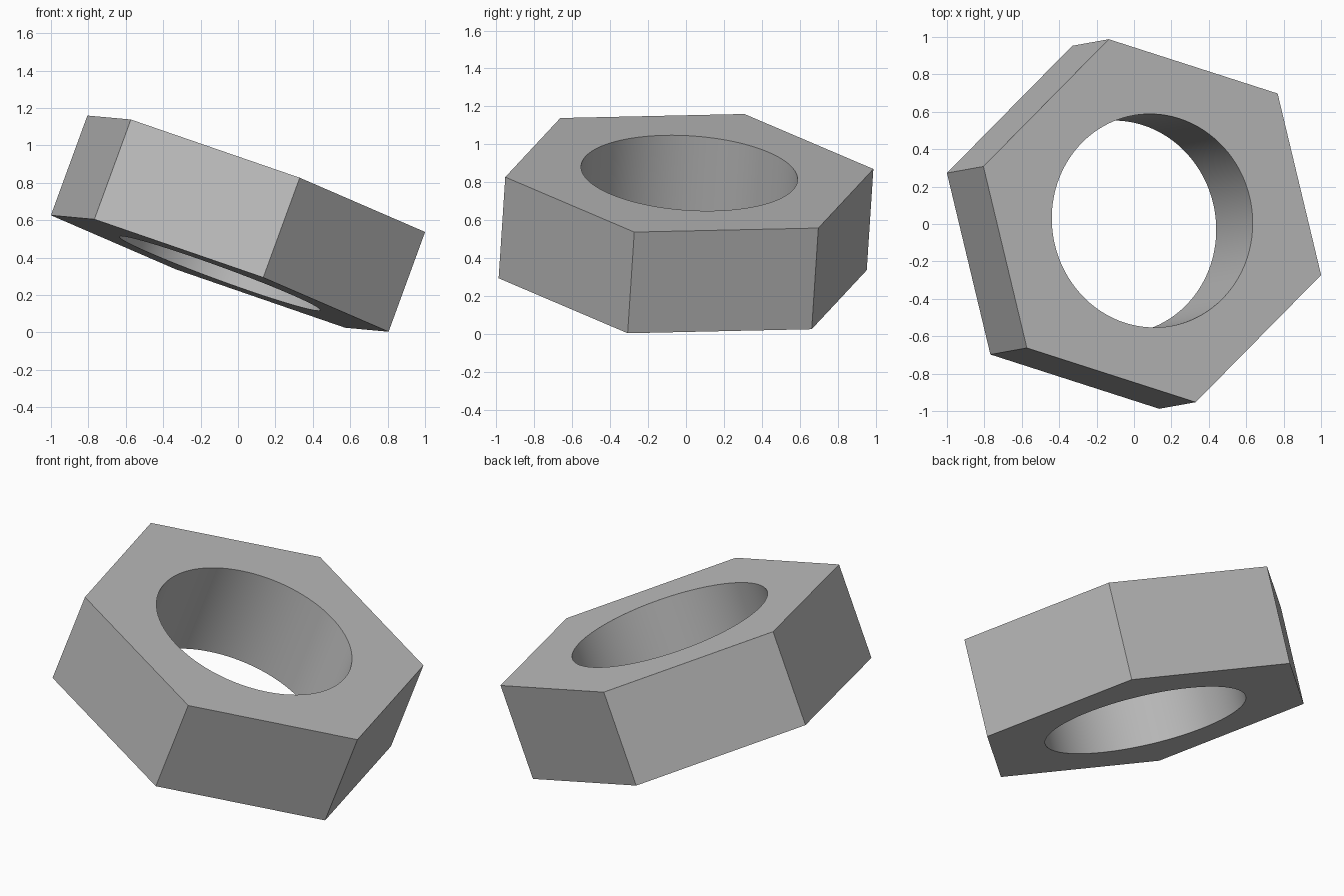
import bpy
import bmesh
from math import cos, sin, pi, radians
from mathutils import Matrix, Vector

cube = bpy.data.objects.get("Cube")
if cube:
    bpy.data.objects.remove(cube)

OUTER, HOLE, HEIGHT = 0.998, 0.572, 0.569
SIDES, PER_SIDE = 6, 16
STEPS = SIDES * PER_SIDE

# Single grey material
grey = bpy.data.materials.new("plain_grey")
grey.use_nodes = True
color = (0.5, 0.5, 0.5, 1)
grey.diffuse_color = color
grey.node_tree.nodes["Principled BSDF"].inputs["Base Color"].default_value = color


def hex_radius(angle):
    """Distance from the centre to the hexagon's edge."""
    half = pi / SIDES
    return OUTER * cos(half) / cos(angle % (2 * half) - half)


# Cross-section corners: outer bottom, outer top, inner top, inner bottom
bm = bmesh.new()
rings = []
for i in range(STEPS):
    a = 2 * pi * i / STEPS
    r = hex_radius(a)
    section = [(r, -HEIGHT / 2), (r, HEIGHT / 2), (HOLE, HEIGHT / 2), (HOLE, -HEIGHT / 2)]
    rings.append([bm.verts.new((d * cos(a), d * sin(a), z)) for d, z in section])

# Walls and faces; only the bore is smooth
for i in range(STEPS):
    here, ahead = rings[i], rings[(i + 1) % STEPS]
    for k in range(4):
        n = (k + 1) % 4
        face = bm.faces.new((here[k], ahead[k], ahead[n], here[n]))
        face.smooth = k == 2
bmesh.ops.recalc_face_normals(bm, faces=bm.faces)

# Merge the coplanar strips of the six outer walls
bmesh.ops.dissolve_limit(bm, angle_limit=radians(1), verts=bm.verts, edges=bm.edges)
bmesh.ops.triangulate(bm, faces=[f for f in bm.faces if len(f.verts) > 4])

mesh = bpy.data.meshes.new("hex_nut")
bm.to_mesh(mesh)
bm.free()
mesh.materials.append(grey)
nut = bpy.data.objects.new("hex_nut", mesh)
bpy.context.collection.objects.link(nut)

# Tilt the nut: its axis leans, and one corner points right and forward
axis = Vector((0.195, 0.035, 0.533)).normalized()
corner = Vector((0.903, -0.29, -0.31))
corner = (corner - axis * corner.dot(axis)).normalized()
side = axis.cross(corner)
turn = Matrix((corner, side, axis)).transposed().to_4x4()
nut.matrix_world = Matrix.Translation((0, 0, 0.582)) @ turn
